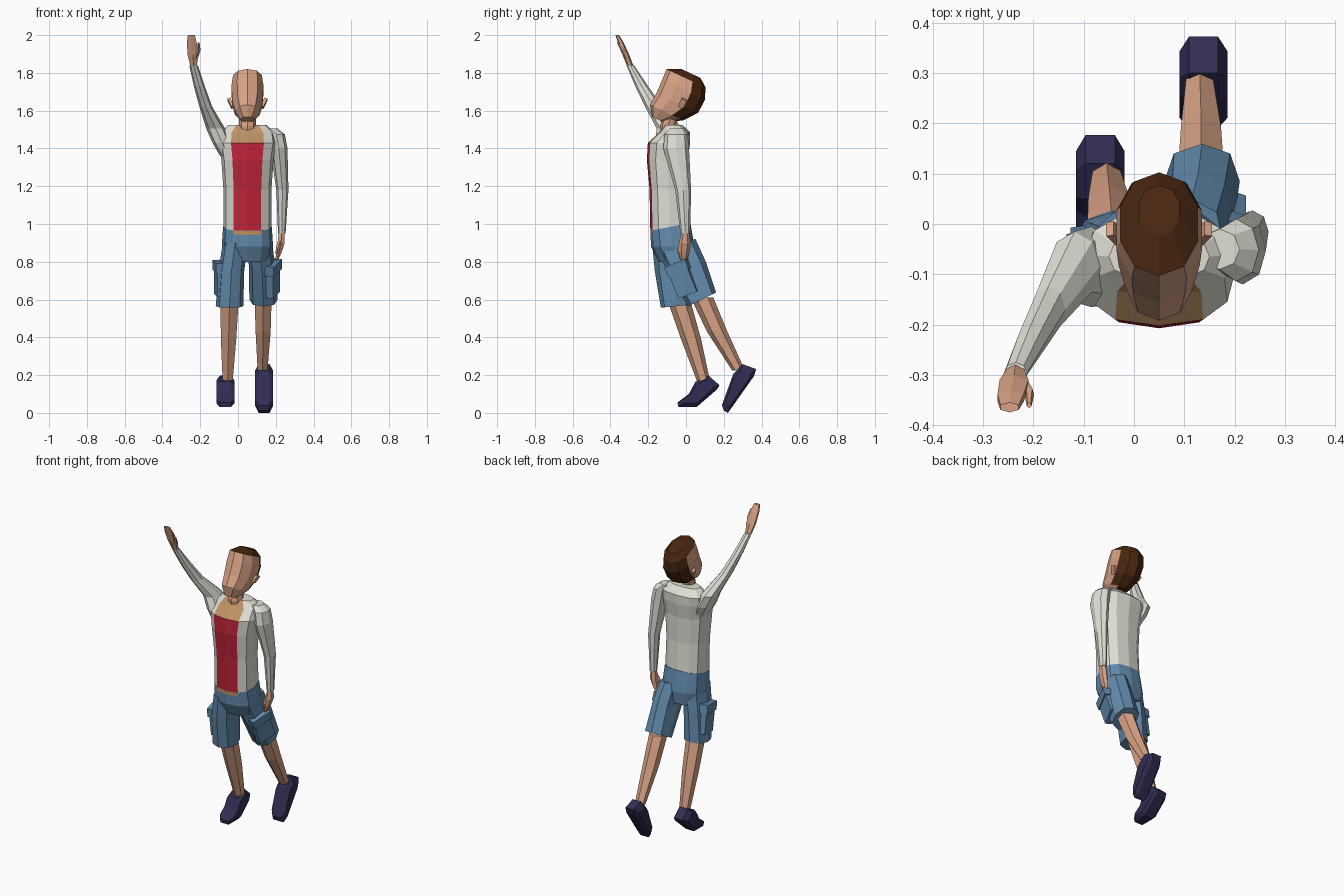
import bpy, bmesh, math
from mathutils import Vector, Matrix


def material(name, rgb):
    m = bpy.data.materials.new(name)
    m.diffuse_color = (*rgb, 1)
    return m


SKIN = material("skin", (0.70, 0.37, 0.24))
TAN = material("tan_collar", (0.52, 0.29, 0.13))
JACKET = material("off_white_cloth", (0.74, 0.74, 0.67))
RED = material("red_cloth", (0.52, 0.017, 0.04))
DENIM = material("blue_denim", (0.125, 0.26, 0.42))
NAVY = material("navy_shoe", (0.03, 0.026, 0.085))
HAIR = material("brown_hair", (0.065, 0.019, 0.005))


def finish(name, bm, mats, rule=None, matrix=None):
    """Turn a bmesh into a flat shaded object, colouring faces by a rule."""
    bmesh.ops.recalc_face_normals(bm, faces=bm.faces)
    if rule:
        for f in bm.faces:
            f.material_index = rule(f.calc_center_median(), f.normal)
    if matrix:
        bm.transform(matrix)
    me = bpy.data.meshes.new(name)
    bm.to_mesh(me)
    bm.free()
    for m in mats:
        me.materials.append(m)
    ob = bpy.data.objects.new(name, me)
    bpy.context.collection.objects.link(ob)
    return ob


def tube(name, sections, n, mats, rule=None, power=1.0, matrix=None):
    """Loft rings (x, y, z, rx, ry, slope); slope raises the back of the ring."""
    bm = bmesh.new()
    rings = []
    for s in sections:
        x, y, z, rx, ry = s[:5]
        slope = s[5] if len(s) > 5 else 0
        ring = []
        for i in range(n):
            a = -math.pi / 2 + 2 * math.pi * i / n
            c, d = math.cos(a), math.sin(a)
            c = math.copysign(abs(c) ** power, c)
            d = math.copysign(abs(d) ** power, d)
            ring.append(bm.verts.new((x + rx * c, y + ry * d, z + slope * ry * d)))
        rings.append(ring)
    for a, b in zip(rings, rings[1:]):
        for i in range(n):
            j = (i + 1) % n
            bm.faces.new((a[i], a[j], b[j], b[i]))
    bm.faces.new(rings[0])
    bm.faces.new(rings[-1])
    return finish(name, bm, mats, rule, matrix)


def shoe(name, profile, cx, w):
    """Side profile (y, z) carried across x, narrower on both flanks."""
    bm = bmesh.new()
    my = sum(p[0] for p in profile) / len(profile)
    mz = sum(p[1] for p in profile) / len(profile)
    rings = []
    for dx, k in ((-1, 0.72), (-0.6, 1), (0.6, 1), (1, 0.72)):
        rings.append([bm.verts.new((cx + dx * w, my + (y - my) * k, mz + (z - mz) * k))
                      for y, z in profile])
    n = len(profile)
    for a, b in zip(rings, rings[1:]):
        for i in range(n):
            j = (i + 1) % n
            bm.faces.new((a[i], a[j], b[j], b[i]))
    bm.faces.new(rings[0])
    bm.faces.new(rings[-1])
    finish(name, bm, [NAVY])


def box(name, size, mat, matrix):
    bm = bmesh.new()
    bmesh.ops.create_cube(bm, size=1)
    bmesh.ops.scale(bm, vec=Vector(size), verts=bm.verts)
    finish(name, bm, [mat], None, matrix)


# head, tilted to look up
tilt = Matrix.Translation((0.05, -0.045, 1.69)) @ Matrix.Rotation(math.radians(-25), 4, 'X')
tube("head", [(0, -0.037, -0.168, 0.036, 0.034), (0, -0.01, -0.115, 0.068, 0.098),
              (0, 0.02, -0.045, 0.084, 0.122), (0, 0.02, 0.035, 0.089, 0.125),
              (0, 0.006, 0.094, 0.080, 0.113), (0, 0.02, 0.127, 0.042, 0.055)],
     10, [SKIN, HAIR],
     lambda c, n: int((c.y > 0.03 and c.z > -0.15) or c.z > 0.096), 0.92, tilt)
for s in (-1, 1):
    box("ear", (0.016, 0.03, 0.05), SKIN,
        tilt @ Matrix.Translation((s * 0.088, 0.045, -0.035)) @ Matrix.Rotation(s * 0.4, 4, 'Y'))
tube("neck", [(0.05, -0.085, 1.47, 0.05, 0.045), (0.05, -0.095, 1.52, 0.045, 0.042),
              (0.05, -0.075, 1.6, 0.045, 0.045)], 8, [SKIN])


# torso: jacket with the shirt on the two middle front faces
def torso_rule(c, n):
    if abs(c.x - 0.05) < 0.055 and n.y < -0.2:
        return 2 if c.z > 1.44 or c.z < 0.98 else 1
    return 0


tube("jacket", [(0.05, -0.085, 0.967, 0.127, 0.103, 0.25), (0.05, -0.085, 0.985, 0.127, 0.104, 0.2),
                (0.05, -0.093, 1.18, 0.127, 0.1), (0.05, -0.099, 1.34, 0.138, 0.108),
                (0.05, -0.09, 1.43, 0.152, 0.112), (0.05, -0.06, 1.485, 0.145, 0.082),
                (0.05, -0.065, 1.525, 0.10, 0.045)],
     12, [JACKET, RED, TAN], torso_rule, 0.8)

# raised arm
tube("raised_sleeve", [(-0.05, -0.09, 1.36, 0.045, 0.07), (-0.085, -0.085, 1.43, 0.05, 0.08),
                       (-0.118, -0.085, 1.505, 0.05, 0.07), (-0.17, -0.17, 1.62, 0.034, 0.046),
                       (-0.205, -0.235, 1.73, 0.029, 0.034), (-0.235, -0.295, 1.84, 0.023, 0.02)],
     8, [JACKET])
tube("raised_hand", [(-0.235, -0.293, 1.83, 0.018, 0.017), (-0.238, -0.318, 1.895, 0.033, 0.018),
                     (-0.245, -0.345, 1.96, 0.03, 0.015), (-0.247, -0.364, 2.0, 0.021, 0.01)],
     6, [SKIN])
tube("raised_thumb", [(-0.225, -0.31, 1.87, 0.012, 0.012), (-0.208, -0.335, 1.92, 0.01, 0.012),
                      (-0.208, -0.36, 1.96, 0.005, 0.006)], 5, [SKIN])

# hanging arm
tube("lowered_sleeve", [(0.17, -0.05, 1.505, 0.04, 0.04), (0.203, -0.052, 1.475, 0.045, 0.062),
                        (0.216, -0.052, 1.40, 0.046, 0.068), (0.235, -0.015, 1.18, 0.032, 0.042),
                        (0.232, -0.004, 0.95, 0.02, 0.026)], 8, [JACKET])
tube("lowered_hand", [(0.232, -0.004, 0.96, 0.017, 0.02), (0.228, -0.006, 0.9, 0.022, 0.031),
                      (0.217, -0.01, 0.85, 0.016, 0.029), (0.205, -0.012, 0.81, 0.009, 0.018)],
     6, [SKIN])
tube("lowered_thumb", [(0.222, -0.025, 0.91, 0.012, 0.01), (0.21, -0.035, 0.87, 0.01, 0.01),
                       (0.203, -0.037, 0.84, 0.005, 0.005)], 5, [SKIN])

# shorts: hips and two legs
tube("shorts_hips", [(0.05, -0.083, 0.985, 0.129, 0.106, 0.2), (0.05, -0.07, 0.88, 0.136, 0.115),
                     (0.05, -0.055, 0.8, 0.115, 0.09)], 12, [DENIM], None, 0.8)
tube("shorts_leg_back", [(0.115, -0.055, 0.9, 0.066, 0.105, 0.2), (0.128, 0.005, 0.77, 0.07, 0.1, 0.3),
                         (0.135, 0.085, 0.6, 0.075, 0.074, 0.5)], 8, [DENIM], None, 0.85)
tube("shorts_leg_front", [(-0.015, -0.08, 0.9, 0.066, 0.1), (-0.035, -0.07, 0.75, 0.068, 0.095),
                          (-0.045, -0.053, 0.565, 0.073, 0.08, 0.1)], 8, [DENIM], None, 0.85)

# cargo pockets with flaps
for x, y, z, lean, yaw in ((0.185, -0.015, 0.70, 0.38, -0.35), (-0.098, -0.07, 0.70, 0.15, 0.15)):
    place = (Matrix.Translation((x, y, z)) @ Matrix.Rotation(lean, 4, 'X')
             @ Matrix.Rotation(yaw, 4, 'Z'))
    box("pocket", (0.04, 0.11, 0.16), DENIM, place)
    box("pocket_flap", (0.054, 0.125, 0.055), DENIM, place @ Matrix.Translation((0, 0, 0.075)))

# lower legs
tube("shin_back", [(0.133, 0.085, 0.61, 0.052, 0.06), (0.133, 0.165, 0.43, 0.046, 0.054),
                   (0.13, 0.278, 0.225, 0.03, 0.034)], 6, [SKIN])
tube("shin_front", [(-0.045, -0.033, 0.58, 0.055, 0.06), (-0.05, 0.027, 0.39, 0.047, 0.053),
                    (-0.055, 0.095, 0.16, 0.03, 0.034)], 6, [SKIN])

# shoes
shoe("shoe_front", [(-0.045, 0.055), (-0.04, 0.03), (0.055, 0.03), (0.165, 0.125),
                    (0.177, 0.147), (0.12, 0.197), (0.05, 0.165), (0.015, 0.1)], -0.067, 0.048)
shoe("shoe_back", [(0.30, 0.258), (0.372, 0.232), (0.36, 0.195), (0.222, 0.0),
                   (0.2, 0.012), (0.19, 0.04), (0.23, 0.15), (0.25, 0.205)], 0.138, 0.048)
